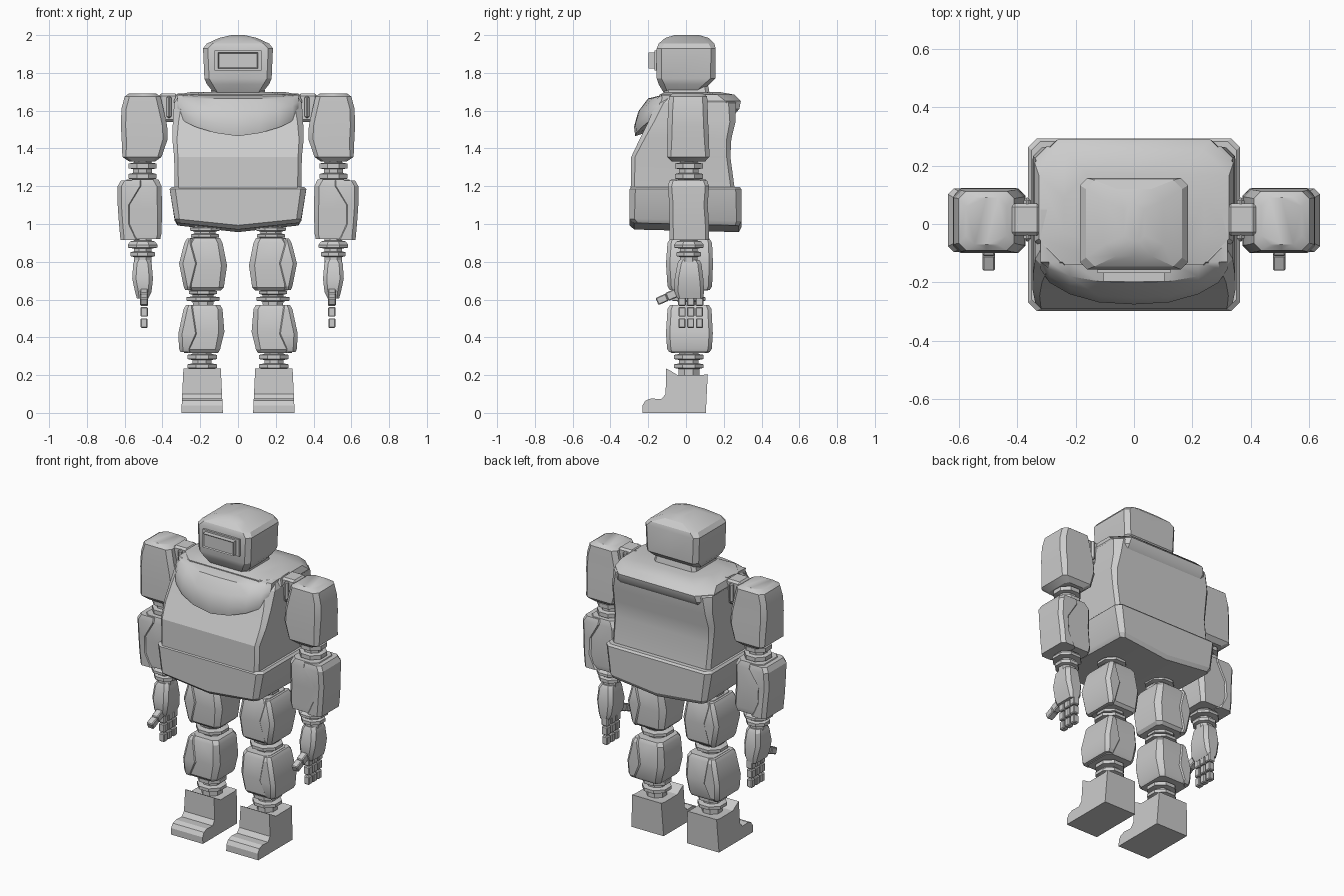
import bpy, bmesh, math
from mathutils import Matrix, Vector

grey = bpy.data.materials.new("plain grey")
grey.diffuse_color = (0.6, 0.6, 0.6, 1)


def finish(bm, name, s=1, angle=28):
    """Mirror to side s, clean normals and make the object."""
    for v in bm.verts:
        v.co.x *= s
    bmesh.ops.recalc_face_normals(bm, faces=bm.faces)
    me = bpy.data.meshes.new(name)
    bm.to_mesh(me)
    bm.free()
    me.materials.append(grey)
    ob = bpy.data.objects.new(name, me)
    bpy.context.collection.objects.link(ob)
    bpy.context.view_layer.objects.active = ob
    ob.select_set(True)
    bpy.ops.object.shade_smooth_by_angle(angle=math.radians(angle))
    ob.select_set(False)
    return ob


def loft(name, rings, s=1, split=False, angle=28):
    """Skin equal-length point rings and cap both ends."""
    bm = bmesh.new()
    vs = [[bm.verts.new(p) for p in r] for r in rings]
    n = len(vs[0])
    for a, b in zip(vs, vs[1:]):
        for i in range(n):
            j = (i + 1) % n
            bm.faces.new((a[i], a[j], b[j], b[i]))
    for r in (vs[0], vs[-1]):
        if split:
            bm.faces.new(r[:6])
            bm.faces.new(r[5:] + r[:1])
        else:
            bm.faces.new(r)
    return finish(bm, name, s, angle)


def ring(z, x0, x1, y0, y1, c=0.02, drop=0.0, tilt=0.0):
    """Chamfered rectangle with mid points; drop makes a V keel along y."""
    m, h = (x0 + x1) / 2, (x1 - x0) / 2
    pts = [(m, y0), (x1 - c, y0), (x1, y0 + c), (x1, y1 - c), (x1 - c, y1),
           (m, y1), (x0 + c, y1), (x0, y1 - c), (x0, y0 + c), (x0 + c, y0)]
    return [(x, y, z - drop * (1 - abs(x - m) / h) - tilt * y) for x, y in pts]


def block(name, rows, s=1, angle=28):
    loft(name, [ring(*r) for r in rows], s, True, angle)


def joint(name, x, y, rows, s):
    """Stack of eight-sided discs: rows of (z, radius)."""
    loft(name, [[(x + r * math.cos(math.pi * (k + .5) / 4),
                  y + r * math.sin(math.pi * (k + .5) / 4), z)
                 for k in range(8)] for z, r in rows], s)


def box(name, c, size, rot=0.0, s=1, bevel=0.0):
    bm = bmesh.new()
    bmesh.ops.create_cube(bm, size=1, matrix=Matrix.Translation(Vector(c))
                          @ Matrix.Rotation(rot, 4, 'X') @ Matrix.Diagonal((*size, 1)))
    if bevel:
        bmesh.ops.bevel(bm, geom=bm.edges[:], offset=bevel, segments=1, affect='EDGES')
    return finish(bm, name, s)


# Head, neck and visor
block("head", [(1.69, -.125, .125, -.115, .06, .02),
               (1.74, -.165, .165, -.145, .125, .03),
               (1.77, -.178, .178, -.155, .155, .025),
               (1.93, -.185, .185, -.155, .157, .025),
               (1.955, -.165, .165, -.145, .15, .03),
               (1.985, -.10, .10, -.11, .12, .04),
               (2.0, -.035, .035, -.06, .07, .02)], angle=24)
block("neck", [(1.66, -.15, .15, -.12, .13), (1.72, -.14, .14, -.11, .12),
               (1.76, -.13, .13, -.1, .11)])
box("visor_frame", (0, -.155, 1.865), (.25, .025, .105))
bm = bmesh.new()
bmesh.ops.create_cube(bm, size=1, matrix=Matrix.Translation((0, -.17, 1.865))
                      @ Matrix.Diagonal((.21, .055, .085, 1)))
front = [f for f in bm.faces if f.calc_center_median().y < -.19]
bmesh.ops.inset_region(bm, faces=front, thickness=.008, depth=-.006)
finish(bm, "visor")

# Torso
block("torso", [(1.17, -.335, .335, -.293, .26, .02),
                (1.355, -.338, .338, -.29, .235, .02),
                (1.45, -.348, .348, -.245, .24, .025),
                (1.54, -.345, .345, -.2, .262, .03),
                (1.64, -.338, .338, -.16, .265, .04),
                (1.685, -.31, .31, -.13, .23, .06)], angle=20)

# Collar round the shoulders
block("collar", [(1.585, -.315, .315, -.12, .262, .05),
                 (1.61, -.33, .33, -.13, .283, .06),
                 (1.65, -.34, .34, -.14, .29, .08),
                 (1.685, -.325, .325, -.14, .255, .09),
                 (1.70, -.24, .24, -.11, .17, .08)], angle=35)

# Chest plate with a V-shaped overhanging lip
lip = [(0, -.275, 1.515, 1.465), (.12, -.268, 1.53, 1.482), (.22, -.24, 1.55, 1.512),
       (.29, -.2, 1.58, 1.545), (.32, -.155, 1.62, 1.585)]
stations = [(-x, y, t, b) for x, y, t, b in lip[:0:-1]] + lip
loft("chest_plate", [[(x, .05, 1.69), (x, -.13, 1.682), (x, y * .62 - .03, 1.665),
                      (x, y + .022, (t + 1.665) / 2 + .005), (x, y, t), (x, y + .006, b),
                      (x, -.12, b + .05), (x, .05, b + .05)]
                     for x, y, t, b in stations], angle=35)

# Hip skirt with a keeled underside
block("hip_skirt", [(.999, -.32, .32, -.275, .28, .02, .035, .025),
                    (1.022, -.335, .335, -.298, .293, .025, .035, .02),
                    (1.185, -.362, .362, -.298, .293, .03),
                    (1.197, -.35, .35, -.288, .283, .03)])

for s, side in ((1, "left"), (-1, "right")):
    # Shoulder joint
    box("shoulder_joint_" + side, (.37, .015, 1.615), (.10, .11, .15), 0, s, .012)
    box("shoulder_flange_" + side, (.365, .015, 1.62), (.025, .15, .12), 0, s, .01)

    # Upper arm
    block("upper_arm_" + side, [(1.33, .44, .575, -.075, .10, .02),
                                (1.355, .405, .612, -.10, .124, .02),
                                (1.45, .372, .616, -.10, .122, .025),
                                (1.52, .375, .62, -.098, .118, .025),
                                (1.61, .395, .617, -.095, .115, .025),
                                (1.675, .41, .60, -.09, .112, .025),
                                (1.692, .435, .575, -.07, .09, .03)], s)
    joint("elbow_" + side, .505, .015,
          [(1.36, .05), (1.325, .05), (1.32, .08), (1.295, .08), (1.29, .055),
           (1.27, .055), (1.265, .08), (1.24, .08), (1.235, .05), (1.2, .05)], s)

    # Forearm with a raised outer shell
    block("forearm_" + side, [(.92, .412, .60, -.08, .11, .02),
                              (.95, .405, .61, -.082, .118, .02),
                              (1.08, .402, .615, -.082, .108, .025),
                              (1.20, .405, .61, -.09, .115, .025),
                              (1.235, .42, .59, -.08, .105, .03)], s)
    block("forearm_shell_" + side, [(.915, .52, .622, -.086, .122, .02),
                                    (1.0, .56, .63, -.088, .122, .02),
                                    (1.1, .56, .637, -.088, .115, .02),
                                    (1.2, .50, .637, -.096, .122, .02),
                                    (1.23, .50, .62, -.088, .112, .02)], s)
    joint("wrist_" + side, .505, .015,
          [(.94, .05), (.912, .05), (.908, .07), (.89, .085), (.875, .085), (.87, .05),
           (.855, .05), (.85, .07), (.83, .07), (.825, .05), (.79, .05)], s)

    # Hand, fingers and thumb
    block("hand_" + side, [(.605, .475, .535, -.045, .09, .012),
                           (.64, .458, .545, -.06, .096, .018),
                           (.71, .45, .56, -.06, .092, .02),
                           (.79, .457, .555, -.045, .082, .02),
                           (.81, .465, .545, -.035, .07, .02)], s)
    for f, y in enumerate((-.021, .025, .071)):
        for k, z in enumerate((.592, .535, .475)):
            box(f"finger_{f + 1}_{k + 1}_{side}", (.497, y, z),
                (.042 - .003 * k, .041 - .002 * k, .052), 0, s, .005)
    for k in range(2):
        box(f"thumb_{k + 1}_{side}", (.497, -.075 - .052 * k, .625 - .024 * k),
            (.042, .058, .046 - .005 * k), .42, s, .005)

    # Thigh with a raised outer shell
    joint("hip_joint_" + side, .175, .015,
          [(1.02, .06), (.985, .06), (.98, .085), (.965, .085), (.96, .06),
           (.95, .06), (.945, .08), (.93, .08), (.925, .055), (.88, .055)], s)
    block("thigh_" + side, [(.648, .09, .26, -.075, .115, .02),
                            (.665, .075, .27, -.092, .13, .025),
                            (.78, .058, .29, -.10, .137, .03),
                            (.90, .082, .27, -.092, .13, .025),
                            (.925, .095, .255, -.08, .115, .025)], s)
    block("thigh_shell_" + side, [(.65, .24, .28, -.085, .125, .015),
                                  (.67, .235, .288, -.098, .138, .02),
                                  (.79, .205, .312, -.106, .143, .02),
                                  (.90, .235, .284, -.098, .138, .02),
                                  (.922, .24, .27, -.085, .125, .012)], s)

    # Knee and shin with a raised outer shell
    joint("knee_" + side, .185, .015,
          [(.69, .055), (.65, .055), (.645, .08), (.63, .08), (.625, .06), (.617, .06),
           (.612, .095), (.594, .095), (.59, .06), (.54, .055)], s)
    block("shin_" + side, [(.318, .105, .285, -.08, .12, .02),
                           (.335, .095, .295, -.095, .13, .025),
                           (.43, .072, .295, -.10, .135, .03),
                           (.55, .082, .27, -.092, .128, .025),
                           (.572, .095, .26, -.08, .115, .025)], s)
    block("shin_shell_" + side, [(.322, .245, .305, -.09, .125, .015),
                                 (.34, .24, .312, -.10, .137, .02),
                                 (.42, .205, .316, -.106, .142, .02),
                                 (.55, .225, .288, -.098, .135, .02),
                                 (.57, .23, .275, -.085, .122, .015)], s)
    joint("ankle_" + side, .19, .015,
          [(.35, .055), (.312, .055), (.307, .085), (.285, .085), (.28, .055),
           (.262, .055), (.257, .085), (.238, .085), (.233, .06), (.17, .06)], s)

    # Boot: side profile swept across its width
    profile = [(-.23, 0), (-.23, .04), (-.215, .065), (-.185, .076), (-.13, .073), (-.108, .1),
               (-.105, .235), (-.085, .225), (-.045, .2), (.085, .2), (.115, .205), (.105, 0)]
    sections = [[(x + (.19 - x) * .1 * z / .235, y, z) for y, z in profile]
                for x in (.08, .30)]
    loft("boot_" + side, sections, s, angle=20)
